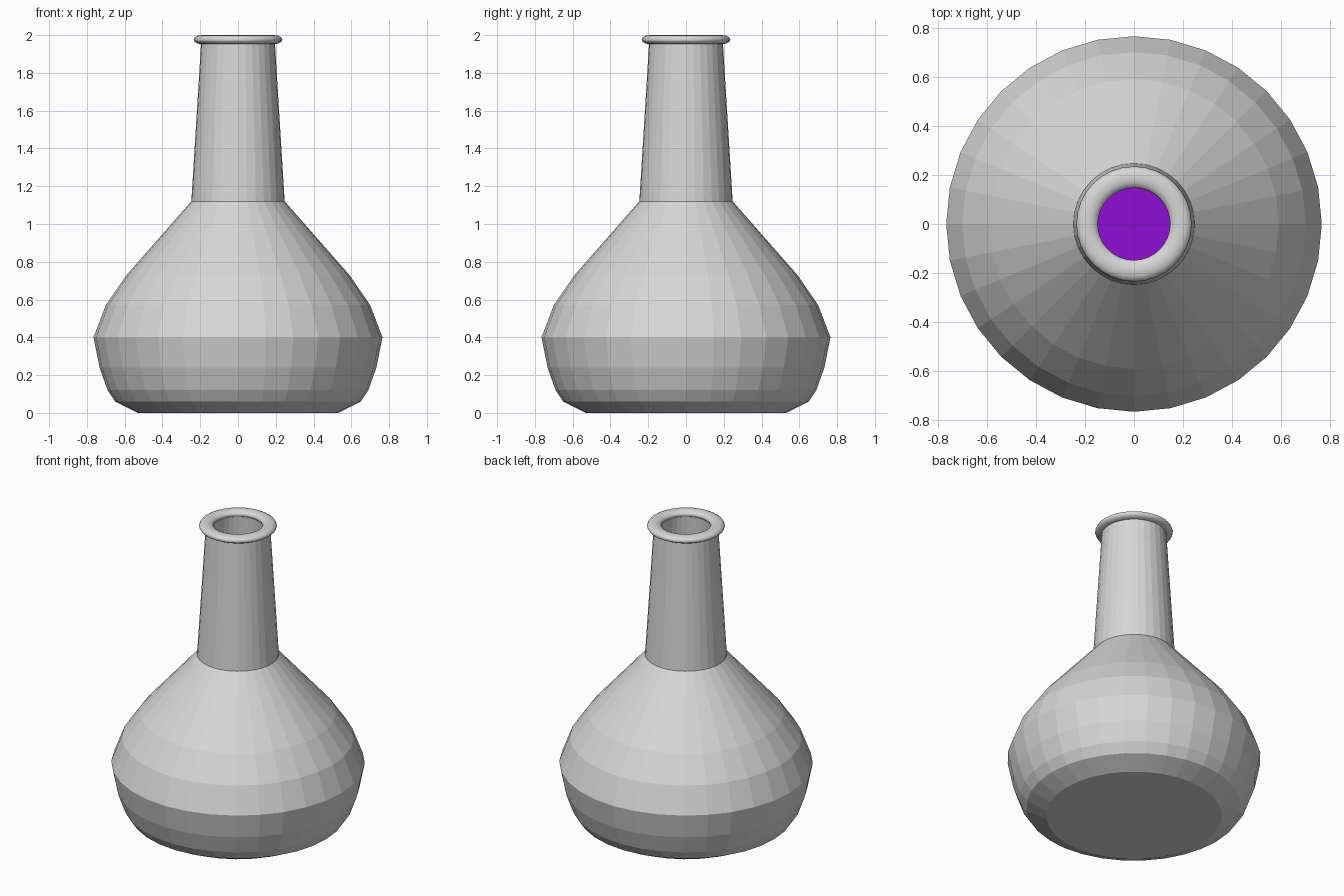
import bpy, bmesh, math

if "Cube" in bpy.data.objects:
    bpy.data.objects.remove(bpy.data.objects["Cube"])

SIDES = 32


def material(name, rgb):
    m = bpy.data.materials.new(name)
    m.diffuse_color = (*rgb, 1.0)
    m.use_nodes = True
    m.node_tree.nodes["Principled BSDF"].inputs["Base Color"].default_value = m.diffuse_color
    return m


def lathe(name, profile, mat, closed=False, smooth=False):
    """Revolve (radius, z) points round z; radius 0 makes a pole."""
    bm = bmesh.new()
    rings = []
    for r, z in profile:
        if r == 0:
            rings.append([bm.verts.new((0, 0, z))] * SIDES)
        else:
            rings.append([bm.verts.new((r * math.cos(2 * math.pi * i / SIDES),
                                        r * math.sin(2 * math.pi * i / SIDES), z))
                          for i in range(SIDES)])
    pairs = list(zip(rings, rings[1:]))
    if closed:
        pairs.append((rings[-1], rings[0]))
    for a, b in pairs:
        for i in range(SIDES):
            j = (i + 1) % SIDES
            bm.faces.new(list(dict.fromkeys((a[i], a[j], b[j], b[i]))))
    bmesh.ops.recalc_face_normals(bm, faces=bm.faces)
    for f in bm.faces:
        f.smooth = smooth
    me = bpy.data.meshes.new(name)
    bm.to_mesh(me)
    bm.free()
    me.materials.append(mat)
    ob = bpy.data.objects.new(name, me)
    bpy.context.collection.objects.link(ob)
    return ob


glass = material("grey glass", (0.68, 0.68, 0.68))
purple = material("purple liquid", (0.27, 0.004, 0.66))

# Flask: outer wall going up, inner wall coming back down
outer = [(0, 0), (0.53, 0), (0.65, 0.06), (0.69, 0.12), (0.733, 0.24),
         (0.765, 0.40), (0.70, 0.57), (0.59, 0.73), (0.247, 1.12), (0.195, 1.965)]
inner = [(0.15, 1.965), (0.205, 1.10), (0.555, 0.705), (0.66, 0.55), (0.72, 0.40),
         (0.69, 0.25), (0.65, 0.14), (0.62, 0.09), (0.52, 0.04), (0, 0.04)]
lathe("flask", outer + inner, glass)

# Rolled rim at the mouth
rim = [(0.191 + 0.044 * math.cos(2 * math.pi * k / 12),
        1.976 + 0.024 * math.sin(2 * math.pi * k / 12)) for k in range(12)]
lathe("rim", rim, glass, closed=True, smooth=True)

# Liquid filling the belly, just inside the inner wall
liquid = [(0, 0.05), (0.51, 0.05), (0.61, 0.095), (0.64, 0.145), (0.68, 0.25),
          (0.71, 0.40), (0.65, 0.55), (0.545, 0.70), (0, 0.70)]
lathe("liquid", liquid, purple)
